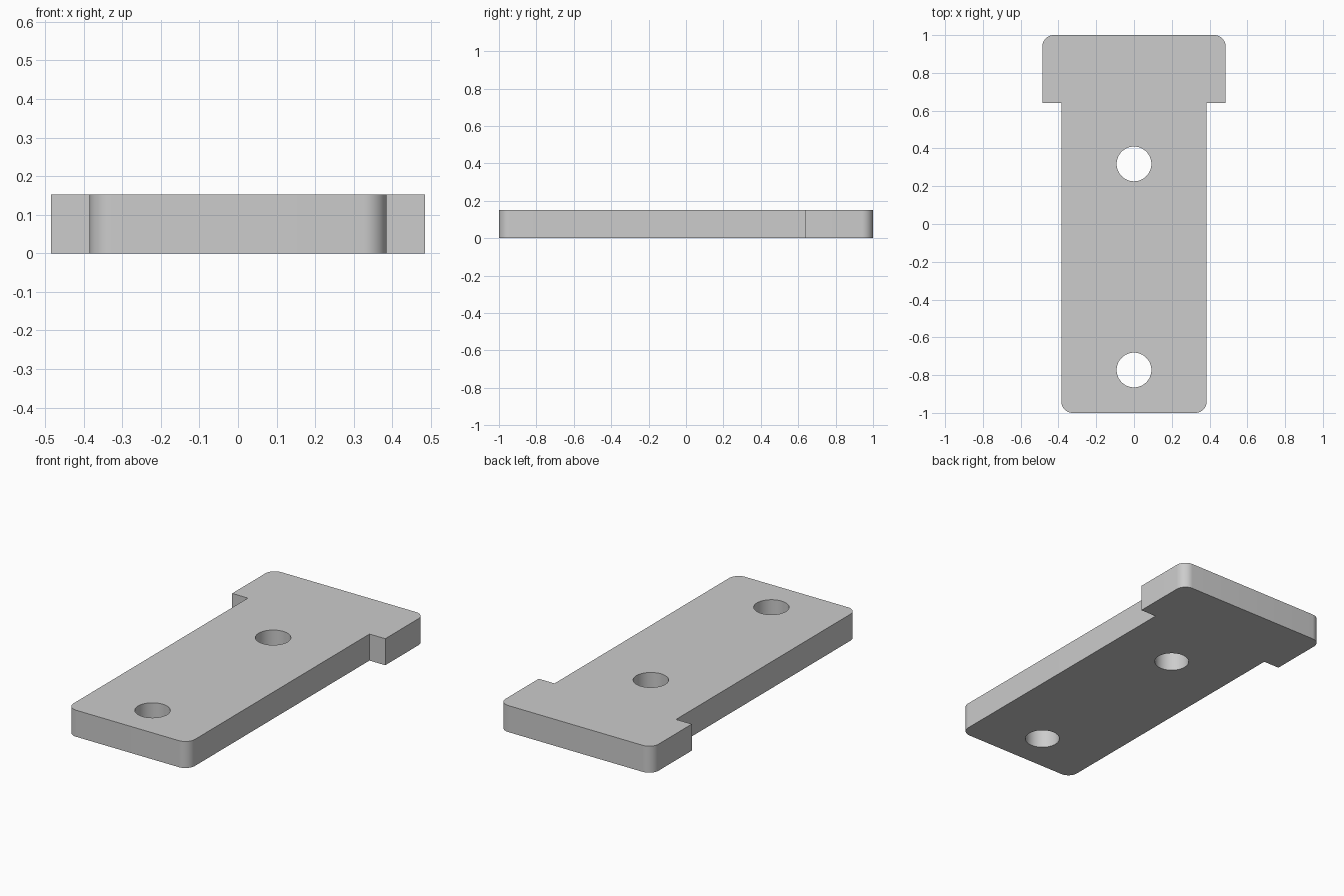
import bpy
import bmesh
from math import cos, sin, pi

cube = bpy.data.objects.get("Cube")
if cube:
    bpy.data.objects.remove(cube, do_unlink=True)

HEIGHT = 0.152
STEM, HEAD, SHOULDER = 0.385, 0.485, 0.64   # half widths and shoulder position
CORNER, HOLE = 0.06, 0.092                  # radii
STEPS = 12

grey = bpy.data.materials.new("plain grey")
grey.use_nodes = True
colour = (0.604, 0.604, 0.604, 1)
grey.diffuse_color = colour
grey.node_tree.nodes["Principled BSDF"].inputs["Base Color"].default_value = colour


def arc(cx, cy, start):
    """Quarter circle, counter-clockwise from the start angle."""
    angles = [start + pi / 2 * i / STEPS for i in range(STEPS + 1)]
    return [(cx + CORNER * cos(a), cy + CORNER * sin(a)) for a in angles]


# T-shaped plate: right half of the outline, then its mirror image
half = arc(STEM - CORNER, -1 + CORNER, -pi / 2)
half += [(STEM, SHOULDER), (HEAD, SHOULDER)]
half += arc(HEAD - CORNER, 1 - CORNER, 0)
outline = half + [(-x, y) for x, y in reversed(half)]

bm = bmesh.new()
face = bm.faces.new([bm.verts.new((x, y, 0)) for x, y in outline])
top = bmesh.ops.extrude_face_region(bm, geom=[face])["geom"]
bmesh.ops.translate(bm, vec=(0, 0, HEIGHT),
                    verts=[v for v in top if isinstance(v, bmesh.types.BMVert)])
bmesh.ops.recalc_face_normals(bm, faces=bm.faces)
mesh = bpy.data.meshes.new("mounting_plate")
bm.to_mesh(mesh)
bm.free()
mesh.materials.append(grey)
plate = bpy.data.objects.new("mounting_plate", mesh)
bpy.context.collection.objects.link(plate)

# Two through holes on the centre line
cutters = []
for name, y in (("front_hole_cutter", -0.773), ("rear_hole_cutter", 0.318)):
    bpy.ops.mesh.primitive_cylinder_add(vertices=48, radius=HOLE, depth=1,
                                        location=(0, y, HEIGHT / 2))
    cutter = bpy.context.object
    cutter.name = name
    cutter.hide_render = True
    cutter.data.materials.append(grey)
    cutters.append(cutter)
    cut = plate.modifiers.new(name, "BOOLEAN")
    cut.operation = "DIFFERENCE"
    cut.solver = "EXACT"
    cut.object = cutter

# Bake the cuts, drop the cutters, smooth only the rounded walls
bpy.ops.object.select_all(action="DESELECT")
plate.select_set(True)
bpy.context.view_layer.objects.active = plate
for modifier in list(plate.modifiers):
    bpy.ops.object.modifier_apply(modifier=modifier.name)
for cutter in cutters:
    bpy.data.objects.remove(cutter, do_unlink=True)
bpy.ops.object.shade_smooth_by_angle(angle=pi / 6)
